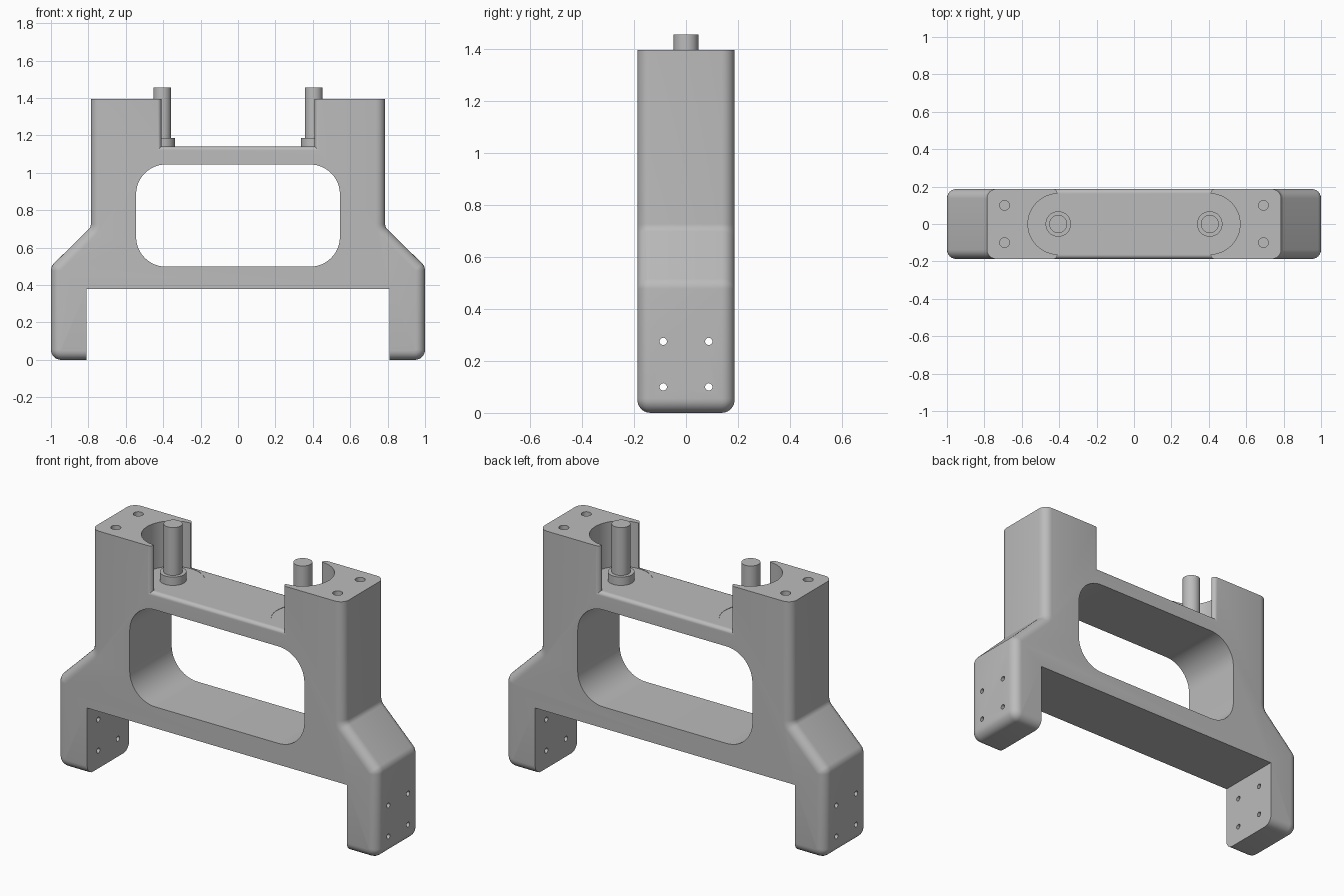
import bpy, bmesh, math
from mathutils import Vector

if "Cube" in bpy.data.objects:
    bpy.data.objects.remove(bpy.data.objects["Cube"], do_unlink=True)

W = 0.187            # half depth of the body
POST_X = 0.405       # centre of pockets and posts
BAR_Z = 1.14

grey = bpy.data.materials.new("plain grey")
grey.use_nodes = True
grey.diffuse_color = (0.5, 0.5, 0.5, 1)
grey.node_tree.nodes["Principled BSDF"].inputs["Base Color"].default_value = (0.5, 0.5, 0.5, 1)


def make_object(name, bm):
    bmesh.ops.recalc_face_normals(bm, faces=bm.faces)
    mesh = bpy.data.meshes.new(name)
    bm.to_mesh(mesh)
    bm.free()
    mesh.materials.append(grey)
    obj = bpy.data.objects.new(name, mesh)
    bpy.context.collection.objects.link(obj)
    return obj


def rounded(corners, steps=8):
    """Closed outline from (x, z, radius) corners, with arcs where radius > 0."""
    out = []
    for i, (x, z, r) in enumerate(corners):
        p = Vector((x, z))
        if not r:
            out.append(p)
            continue
        a = (Vector(corners[i - 1][:2]) - p).normalized()
        b = (Vector(corners[(i + 1) % len(corners)][:2]) - p).normalized()
        half = a.angle(b) / 2
        centre = p + (a + b).normalized() * r / math.sin(half)
        start = p + a * r / math.tan(half) - centre
        end = p + b * r / math.tan(half) - centre
        turn = start.angle_signed(end)
        for k in range(steps + 1):
            t = -turn * k / steps
            out.append(centre + Vector((start.x * math.cos(t) - start.y * math.sin(t),
                                        start.x * math.sin(t) + start.y * math.cos(t))))
    return out


def extrude(outline, depth):
    bm = bmesh.new()
    face = bm.faces.new([bm.verts.new((p.x, -depth, p.y)) for p in outline])
    new = bmesh.ops.extrude_face_region(bm, geom=[face])["geom"]
    bmesh.ops.translate(bm, vec=(0, 2 * depth, 0),
                        verts=[v for v in new if isinstance(v, bmesh.types.BMVert)])
    bmesh.ops.recalc_face_normals(bm, faces=bm.faces)
    return bm


def cylinder(name, x, y, z0, z1, r, segments=48):
    bm = bmesh.new()
    bmesh.ops.create_cone(bm, cap_ends=True, segments=segments, radius1=r, radius2=r, depth=z1 - z0)
    bmesh.ops.translate(bm, vec=(x, y, (z0 + z1) / 2), verts=bm.verts)
    return make_object(name, bm)


def smooth(obj):
    bpy.ops.object.select_all(action="DESELECT")
    obj.select_set(True)
    bpy.context.view_layer.objects.active = obj
    bpy.ops.object.shade_smooth_by_angle(angle=math.radians(30))


def round_edges(bm, rule, radius):
    """Bevel the front and back rim edges whose midpoint and direction pass a rule."""
    edges = []
    for e in bm.edges:
        a, b = (v.co for v in e.verts)
        if abs(a.y - b.y) < 1e-5 and abs(abs(a.y) - W) < 1e-4 and rule((a + b) / 2, b - a):
            edges.append(e)
    bmesh.ops.bevel(bm, geom=edges, offset=radius, segments=6, profile=0.5,
                    affect="EDGES", clamp_overlap=False)


# Body outline: feet, sloped shoulders, towers and the bar between them
half = [(0.81, 0.378, 0), (0.81, 0, 0), (1, 0, 0.055), (1, 0.5, 0.055),
        (0.787, 0.71, 0.04), (0.787, 1.395, 0), (0.41, 1.395, 0), (0.41, BAR_Z, 0)]
corners = half + [(-x, z, r) for x, z, r in reversed(half)]
bm = extrude(rounded(corners), W)

# Large rounding round the outside, small rounding between the towers
round_edges(bm, lambda m, d: abs(m.x) > 0.815 or (abs(m.x) > 0.78 and m.z > 0.6), 0.05)
round_edges(bm, lambda m, d: m.z > 1.1 and abs(m.x) < 0.42 and m.z < 1.39, 0.022)
body = make_object("frame_body", bm)

# Cutters: window, post pockets, screw holes
window = [(-0.545, 0.498, 0.16), (0.545, 0.498, 0.16), (0.545, 1.045, 0.16), (-0.545, 1.045, 0.16)]
cutters = [make_object("window_cutter", extrude(rounded(window, 12), 0.4))]
for s in (-1, 1):
    cutters.append(cylinder("pocket_cutter", s * POST_X, 0, BAR_Z - 0.002, 1.6, 0.162, 64))
    for y in (-0.1, 0.1):
        cutters.append(cylinder("top_hole_cutter", s * 0.692, y, 1.2, 1.6, 0.026, 24))
for y in (-0.0875, 0.0875):
    for z in (0.1, 0.275):
        hole = cylinder("foot_hole_cutter", 0, 0, -1.2, 1.2, 0.014, 20)
        hole.rotation_euler.y = math.pi / 2
        hole.location = (0, y, z)
        cutters.append(hole)

bpy.context.view_layer.objects.active = body
for cutter in cutters:
    cutter.hide_render = True
    mod = body.modifiers.new("cut", "BOOLEAN")
    mod.operation = "DIFFERENCE"
    mod.solver = "EXACT"
    mod.object = cutter
    bpy.ops.object.modifier_apply(modifier=mod.name)
for cutter in cutters:
    bpy.data.objects.remove(cutter, do_unlink=True)
smooth(body)

# Posts with collars standing in the pockets
for side, s in (("left", 1), ("right", -1)):
    smooth(cylinder(side + "_post", s * POST_X, 0, BAR_Z - 0.01, 1.455, 0.048))
    smooth(cylinder(side + "_collar", s * POST_X, 0, BAR_Z - 0.01, 1.185, 0.068))
